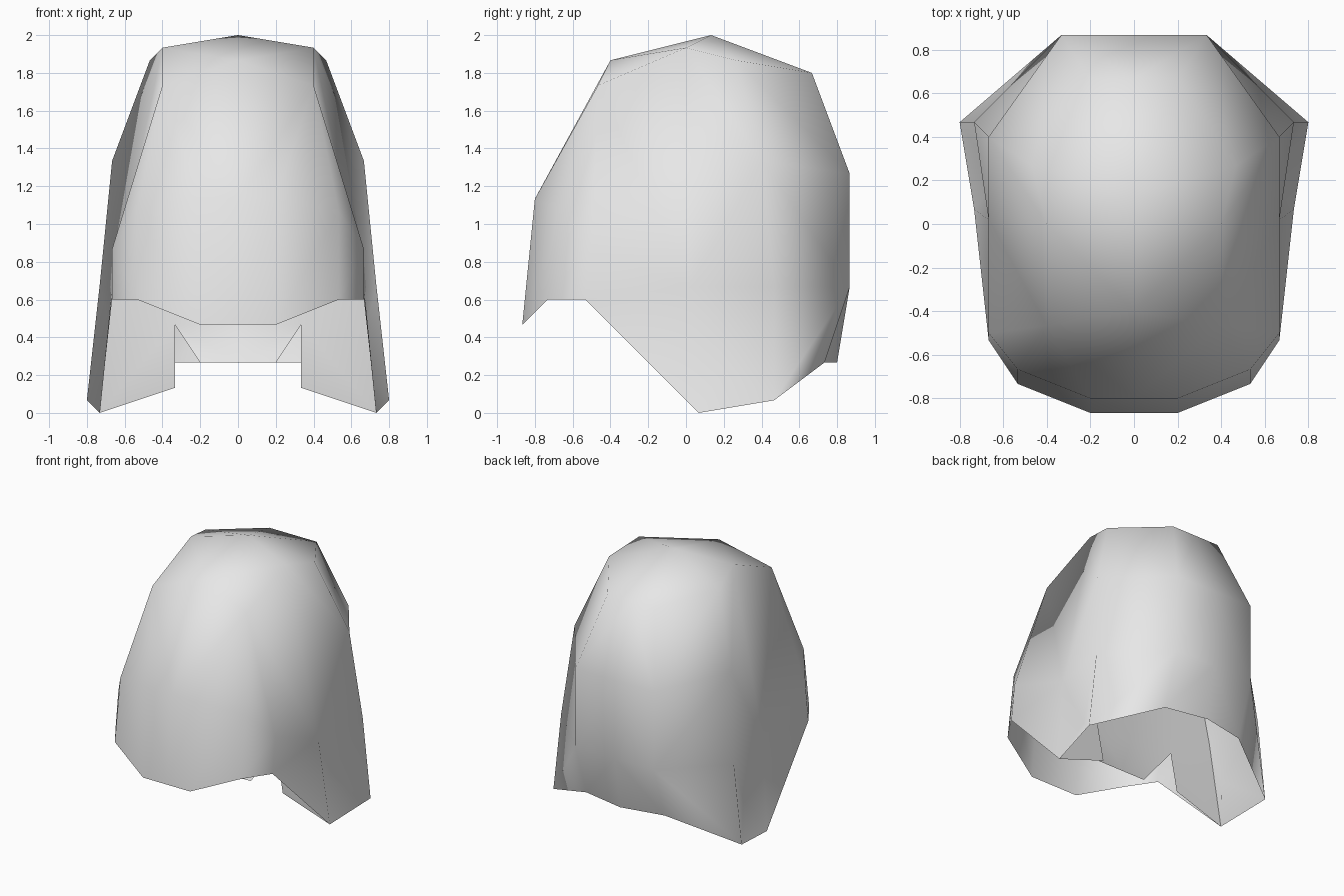
import bpy
import bmesh

UNIT = 1 / 15  # modelling grid step

cube = bpy.data.objects.get("Cube")
if cube:
    bpy.data.objects.remove(cube, do_unlink=True)

grey = bpy.data.materials.new("light_grey")
grey.use_nodes = True
grey.diffuse_color = (0.8, 0.8, 0.8, 1)
grey.node_tree.nodes["Principled BSDF"].inputs["Base Color"].default_value = (0.8, 0.8, 0.8, 1)


def mirrored_part(name, points, faces):
    """Build the left half from named grid points and mirror it across x."""
    bm = bmesh.new()
    verts = {key: bm.verts.new([c * UNIT for c in co]) for key, co in points.items()}
    for face in faces:
        bm.faces.new([verts[key] for key in face.split()])
    mesh = bpy.data.meshes.new(name)
    bm.to_mesh(mesh)
    bm.free()
    mesh.materials.append(grey)
    for poly in mesh.polygons:
        poly.use_smooth = True
    obj = bpy.data.objects.new(name, mesh)
    bpy.context.collection.objects.link(obj)
    mirror = obj.modifiers.new("mirror", "MIRROR")
    mirror.use_clip = True
    mirror.merge_threshold = 0.001
    return obj


# Outer shell: front mask, crown, sides and rounded back
shell_points = {
    "front_rim": (0, -13, 7), "front_rim_side": (3, -13, 7),
    "cheek_rim": (8, -11, 9), "side_rim": (10, -8, 9),
    "brow": (0, -12, 17), "brow_side": (3, -12, 17),
    "temple": (8, -10, 16), "cheek": (10, -7.5, 13),
    "forehead": (0, -6, 28), "forehead_side": (6, -7, 26),
    "apex": (0, 2, 30), "crown_side": (6, 0, 29), "crown_back": (7, 4, 28),
    "back_corner": (10, 6, 20),
    "slit_top": (10, 0.3, 10), "slit_low": (11, 1, 0),
    "flare_top": (11, 7, 10), "flare_low": (12, 7, 1),
    "recess": (9.4, 3, 4),
    "nape_top": (0, 10, 27), "nape_top_side": (3, 10, 27),
    "back_high": (0, 13, 19), "back_high_side": (5, 13, 19),
    "back_low": (0, 13, 10), "back_low_side": (5, 13, 10),
    "back_rim": (0, 12, 4), "back_rim_side": (5, 11, 4),
}
mirrored_part("outer_shell", shell_points, [
    # front mask
    "front_rim front_rim_side brow_side brow",
    "front_rim_side cheek_rim temple brow_side",
    "cheek_rim side_rim cheek temple",
    "brow brow_side forehead_side forehead",
    "brow_side temple forehead_side",
    "temple cheek forehead_side",
    # crown
    "forehead forehead_side crown_side",
    "forehead crown_side apex",
    "apex crown_side crown_back",
    "apex crown_back nape_top_side nape_top",
    # side
    "side_rim slit_low slit_top cheek",
    "cheek slit_top forehead_side",
    "forehead_side slit_top crown_side",
    "crown_side slit_top back_corner",
    "crown_side back_corner crown_back",
    "slit_top flare_top back_corner",
    # recess and flared flap behind the slit
    "slit_top recess flare_top",
    "slit_top slit_low recess",
    "recess slit_low flare_low",
    "recess flare_low flare_top",
    # back
    "crown_back back_corner back_high_side",
    "crown_back back_high_side nape_top_side",
    "back_corner flare_top back_low_side back_high_side",
    "flare_top flare_low back_low_side",
    "flare_low back_rim_side back_low_side",
    "nape_top nape_top_side back_high_side back_high",
    "back_high back_high_side back_low_side back_low",
    "back_low back_low_side back_rim_side back_rim",
])

# Inner panel: cheek plates, chin plate and the wall rising to the crown
mirrored_part("inner_panel", {
    "outer_low": (11, 1, 0), "outer_top": (10, 0.3, 10),
    "inner_low": (5, 1, 2), "inner_top": (5, 0, 7),
    "chin_side": (3, -2, 4), "chin": (0, -2, 4),
    "centre": (0, -0.5, 7), "crown_side": (6, 0, 29), "crown": (0, 0, 29),
}, [
    "outer_low inner_low inner_top outer_top",
    "outer_top inner_top crown_side",
    "inner_top chin_side chin centre",
    "inner_top centre crown crown_side",
])
